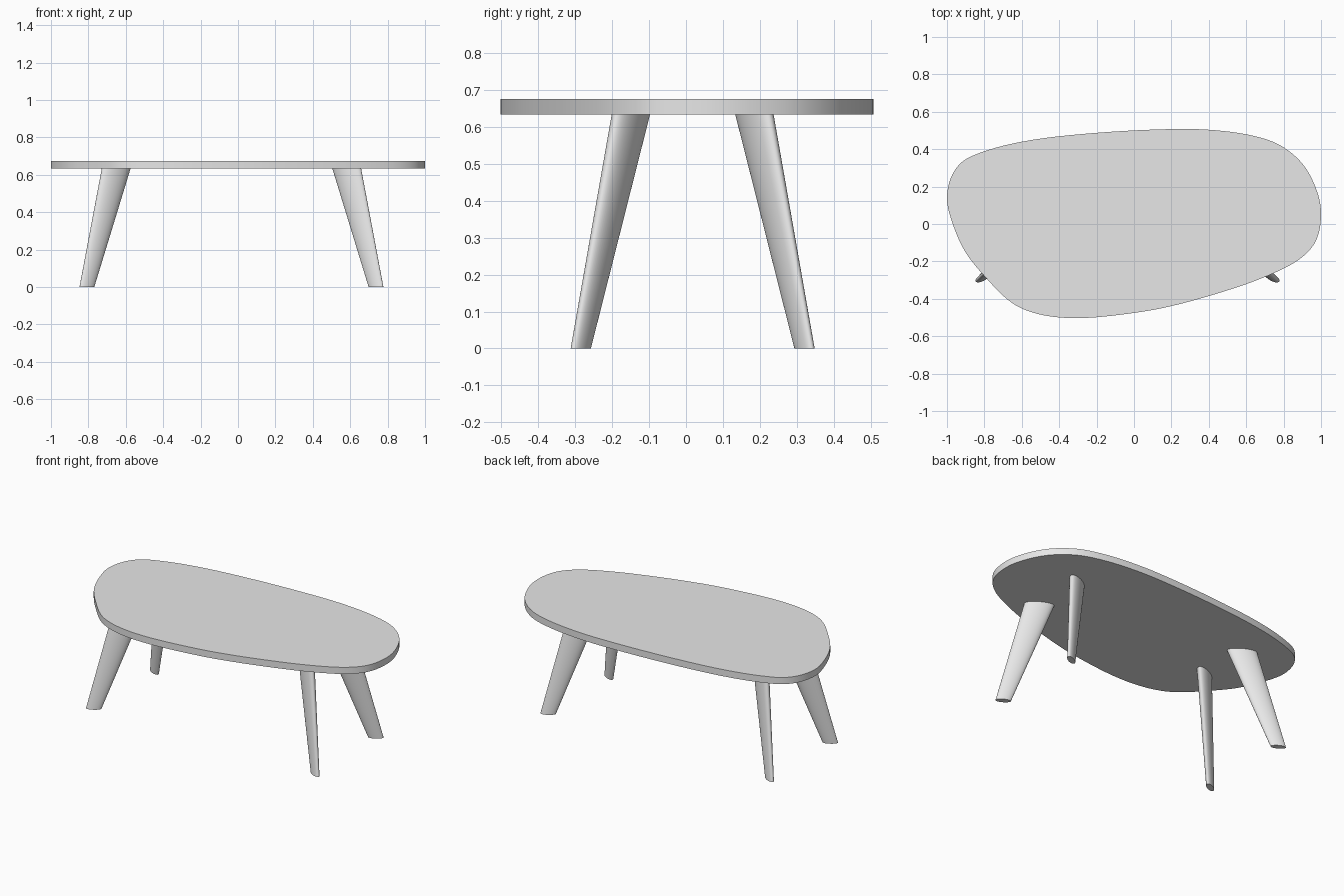
import bpy, bmesh, math
from mathutils import Vector
from mathutils.geometry import interpolate_bezier

if "Cube" in bpy.data.objects:
    bpy.data.objects.remove(bpy.data.objects["Cube"])

TOP_Z, UNDER_Z = 0.675, 0.633

mat = bpy.data.materials.new("light grey")
mat.diffuse_color = (0.8, 0.8, 0.8, 1)
mat.use_nodes = True
mat.node_tree.nodes["Principled BSDF"].inputs["Base Color"].default_value = mat.diffuse_color


def smooth_outline(points, steps):
    """Closed smooth curve through 2D points."""
    p = [Vector((x, y, 0)) for x, y in points]
    n = len(p)
    tan = [(p[(i + 1) % n] - p[i - 1]).normalized() for i in range(n)]
    out = []
    for i in range(n):
        j = (i + 1) % n
        h = (p[j] - p[i]).length / 3
        out += interpolate_bezier(p[i], p[i] + tan[i] * h,
                                  p[j] - tan[j] * h, p[j], steps + 1)[:-1]
    return out


def loft(name, lower, upper):
    """Solid between two matching rings."""
    bm = bmesh.new()
    a = [bm.verts.new(v) for v in lower]
    b = [bm.verts.new(v) for v in upper]
    n = len(a)
    bm.faces.new(a[::-1])
    bm.faces.new(b)
    for i in range(n):
        j = (i + 1) % n
        bm.faces.new((a[i], a[j], b[j], b[i]))
    bmesh.ops.recalc_face_normals(bm, faces=bm.faces)
    me = bpy.data.meshes.new(name)
    bm.to_mesh(me)
    bm.free()
    me.materials.append(mat)
    ob = bpy.data.objects.new(name, me)
    bpy.context.collection.objects.link(ob)
    bpy.ops.object.select_all(action='DESELECT')
    ob.select_set(True)
    bpy.context.view_layer.objects.active = ob
    bpy.ops.object.shade_smooth_by_angle(angle=math.radians(35))
    return ob


# Tabletop: rounded pebble outline
outline = smooth_outline([
    (-1.0, 0.15), (-0.96, 0.285), (-0.87, 0.362), (-0.60, 0.44), (-0.205, 0.487),
    (0.24, 0.508), (0.48, 0.497), (0.675, 0.462), (0.80, 0.41), (0.91, 0.31),
    (0.98, 0.17), (1.0, 0.05), (0.977, -0.08), (0.91, -0.168), (0.79, -0.243),
    (0.56, -0.335), (0.195, -0.44), (-0.08, -0.486), (-0.32, -0.503),
    (-0.51, -0.482), (-0.655, -0.42), (-0.80, -0.278), (-0.905, -0.144),
    (-0.975, 0.018)], 6)
loft("tabletop", [(v.x, v.y, UNDER_Z) for v in outline],
     [(v.x, v.y, TOP_Z) for v in outline])


# Legs: splayed, tapered, oval section pointing outwards
def oval(cx, cy, z, a, b, ang, n=48):
    ring = []
    for i in range(n):
        t = 2 * math.pi * i / n
        u, v = a * math.cos(t), b * math.sin(t)
        ring.append((cx + u * math.cos(ang) - v * math.sin(ang),
                     cy + u * math.sin(ang) + v * math.cos(ang), z))
    return ring


MX, MY = -0.035, 0.018      # centre of the leg layout
for sx, xn in ((-1, "left"), (1, "right")):
    for sy, yn in ((-1, "front"), (1, "back")):
        ang = math.radians(30) * sx * sy
        foot = oval(MX + sx * 0.773, MY + sy * 0.303, 0, 0.0445, 0.0185, ang)
        head = oval(MX + sx * 0.616, MY + sy * 0.167, UNDER_Z + 0.002,
                    0.087, 0.033, ang)
        loft(f"{yn}_{xn}_leg", foot, head)
